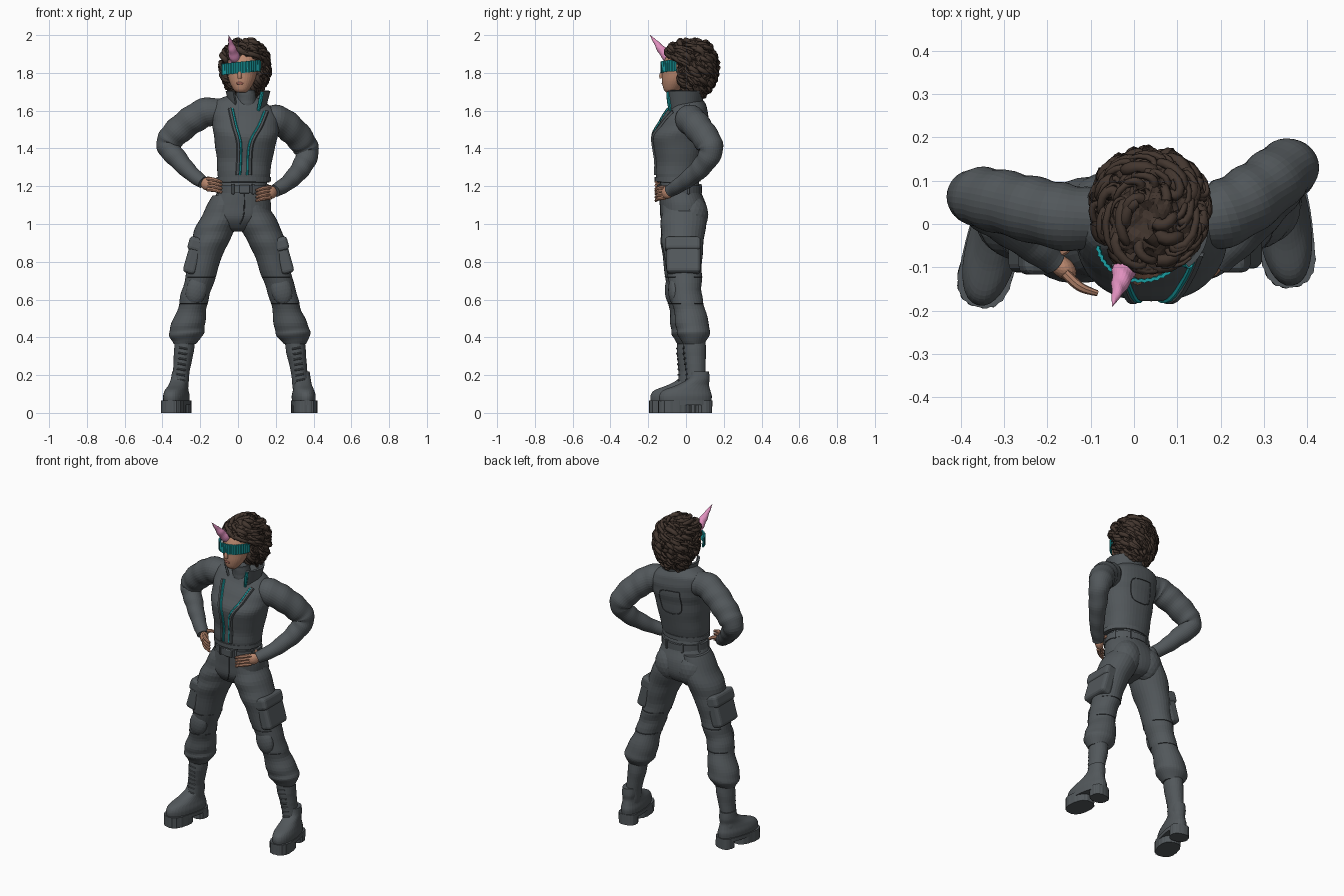
import bpy, bmesh, math, random
from mathutils import Vector, noise
from mathutils.bvhtree import BVHTree

default_cube = bpy.data.objects.get("Cube")
if default_cube:
    bpy.data.objects.remove(default_cube, do_unlink=True)
random.seed(4)
parts = []

def material(name, *colour):
    mat = bpy.data.materials.new(name)
    mat.use_nodes = True
    mat.diffuse_color = (*colour, 1)
    next(n for n in mat.node_tree.nodes if n.type == 'BSDF_PRINCIPLED').inputs["Base Color"].default_value = (*colour, 1)
    return mat

cloth, seam = material("charcoal cloth", .085, .097, .105), material("dark seam", .04, .045, .05)
teal, pink = material("teal", .01, .34, .36), material("pink horn", .75, .28, .52)
skin_tone, lip = material("skin", .5, .25, .16), material("lips", .38, .13, .1)
hair_brown = material("dark brown hair", .056, .037, .028)

def make_object(name, bm, mat, loc=(0, 0, 0), rot=(0, 0, 0)):
    bmesh.ops.recalc_face_normals(bm, faces=bm.faces)
    obj = bpy.data.objects.new(name, bpy.data.meshes.new(name))
    bm.to_mesh(obj.data)
    bm.free()
    obj.data.materials.append(mat)
    obj.location, obj.rotation_euler = loc, rot
    bpy.context.collection.objects.link(obj)
    parts.append(obj)
    return obj

def catmull(rows, steps):
    """Smoothly interpolate rows of numbers."""
    ext, out = [rows[0], *rows, rows[-1]], []
    for a, b, c, d in zip(ext, ext[1:], ext[2:], ext[3:]):
        for t in (k / steps for k in range(steps)):
            out.append([q + .5 * t * (r - p + t * (2*p - 5*q + 4*r - s + t * (3*(q - r) + s - p)))
                        for p, q, r, s in zip(a, b, c, d)])
    return out + [list(rows[-1])]

def tube(name, rows, mat, level=False, steps=5, sides=32, power=2, fold=0, freq=5, twist=0):
    """Skin rings (x, y, z, radius[, radius]); level keeps the rings horizontal."""
    rows = catmull(rows, steps)
    span = Vector(rows[-1][:3]) - Vector(rows[0][:3])
    ref = Vector((0, 0, 1)) if abs(span.normalized().y) > .8 else Vector((0, 1, 0))
    bm, rings = bmesh.new(), []
    for i, row in enumerate(rows):
        u, v, ring = Vector((1, 0, 0)), Vector((0, 1, 0)), []
        if not level:
            t = Vector(rows[min(i + 1, len(rows) - 1)][:3]) - Vector(rows[max(i - 1, 0)][:3])
            u = t.cross(ref).normalized()
            v = t.cross(u).normalized()
        for a in (math.tau * k / sides for k in range(sides)):
            wave = 1 + fold * math.sin(freq * i / steps + 1.3 * math.sin(a + i / steps) + twist * a)
            c, s = (math.copysign(abs(f) ** (2 / power), f) for f in (math.cos(a), math.sin(a)))
            ring.append(bm.verts.new(Vector(row[:3]) + wave * (u * c * row[3] + v * s * row[-1])))
        rings.append(ring)
    for low, high in zip(rings, rings[1:]):
        for k in range(sides):
            bm.faces.new((low[k - 1], low[k], high[k], high[k - 1]))
    bm.faces.new(rings[0])
    bm.faces.new(rings[-1])
    return make_object(name, bm, mat)

def ball(name, loc, radii, mat, rot=(0, 0, 0)):
    bm = bmesh.new()
    bmesh.ops.create_icosphere(bm, subdivisions=3, radius=1)
    make_object(name, bm, mat, loc, rot).scale = radii

def box(name, loc, size, rot=(0, 0, 0), bevel=.01):
    bm = bmesh.new()
    bmesh.ops.create_cube(bm, size=1)
    bmesh.ops.scale(bm, vec=size, verts=bm.verts)
    bmesh.ops.bevel(bm, geom=bm.edges[:], offset=bevel, segments=3, profile=.5, affect='EDGES')
    make_object(name, bm, cloth, loc, rot)

def band(name, center, radii, start, end, z0, z1, mat, thick, flare=1, tilt=0, ridge=0):
    """Upright curved strip around a centre, angles in degrees; tilt raises its left side."""
    bm, pairs = bmesh.new(), []
    for k in range(41):
        a, r = math.radians(start + (end - start) * k / 40), 1 + ridge * (k % 2)
        x, y = radii[0] * r * math.cos(a), radii[1] * r * math.sin(a)
        pairs.append([bm.verts.new((center[0] + x * f, center[1] + y * f, z + tilt * x)) for z, f in ((z0, 1), (z1, flare))])
    for p, q in zip(pairs, pairs[1:]):
        bm.faces.new((p[0], q[0], q[1], p[1]))
    mod = make_object(name, bm, mat).modifiers.new("thickness", 'SOLIDIFY')
    mod.thickness, mod.offset = thick, 0

def trim(name, target, points, mat=seam, radius=.003, face=-1):
    """Thin line laid on the front (face -1) or back (face 1) of a part."""
    bm = bmesh.new()
    bm.from_mesh(target.data)
    tree = BVHTree.FromBMesh(bm)
    bm.free()
    hits = [tree.ray_cast(Vector((x, face, z)), Vector((0, -face, 0)))[0] for x, z in catmull(points, 6)]
    tube(name, [(*hit, radius) for hit in hits if hit], mat, steps=1, sides=6)

# Jacket body, leaning down toward the left shoulder
jacket = tube("jacket", [(.03, -.045, 1.22, .135, .108), (.03, -.045, 1.25, .138, .115), (.035, -.035, 1.35, .148, .127),
                         (.04, -.035, 1.46, .168, .143), (.04, -.01, 1.54, .178, .128), (.04, .01, 1.61, .17, .102),
                         (.045, .012, 1.655, .115, .077), (.05, .005, 1.68, .06, .05)],
              cloth, level=True, sides=48, power=2.3, fold=.008, freq=6)
for v in jacket.data.vertices:
    v.co.z -= (v.co.x - .04) * .18 * max(0, min(1, (v.co.z - 1.4) / .2))
band("jacket_hem", (.03, -.045), (.139, .115), 0, 360, 1.225, 1.25, cloth, .012)
for side, off, pts in (("right", -.012, [(-.03, 1.61), (-.01, 1.52), (.015, 1.42), (.01, 1.26)]),
                       ("left", .012, [(.14, 1.595), (.11, 1.52), (.06, 1.42), (.05, 1.26)])):
    trim(side + "_lapel", jacket, [(x + off, z) for x, z in pts], cloth, .011)
    trim(side + "_zip", jacket, pts, teal, .007)
trim("back_panel", jacket, [(-.03, 1.55), (.1, 1.53), (.1, 1.43), (.06, 1.4), (-.03, 1.42), (-.03, 1.55)], face=1)

# High neck and stand-up collar with coloured edge
tube("neck", [(.045, -.01, 1.58, .07, .07), (.045, -.025, 1.64, .055, .056), (.04, -.035, 1.71, .05, .05)],
     cloth, level=True, fold=.012, freq=9)
band("collar", (.053, -.012), (.088, .083), -52, 228, 1.61, 1.705, cloth, .012, 1.28)
tube("collar_zip", [(.108, -.083, 1.6, .008), (.118, -.09, 1.65, .011), (.128, -.094, 1.7, .009)], teal, sides=8)

# Trousers top, belt and buckle
hips = tube("hips", [(.03, -.035, 1.24, .12, .1), (.025, -.03, 1.17, .135, .11), (.015, -.015, 1.1, .16, .122),
                     (.005, -.01, 1.03, .16, .122), (0, -.005, .98, .1, .095), (0, -.005, .96, .04, .06)],
            cloth, level=True, sides=40, power=2.2)
band("belt", (.027, -.032), (.133, .111), 0, 360, 1.165, 1.205, cloth, .014)
box("buckle", (.035, -.147, 1.185), (.055, .014, .045), bevel=.005)
for a in (math.tau * (k + .5) / 8 for k in range(8)):
    box("belt_loop", (.027 + .138 * math.cos(a), -.032 + .116 * math.sin(a), 1.185), (.014, .014, .055), (0, 0, a), .004)
trim("fly", hips, [(.035, 1.16), (.03, 1.05), (.01, 1)])

# Legs, pockets, knee pads and platform boots
for s, side, drift, back, turn in ((-1, "right", 0, 0, -.25), (1, "left", .03, .05, .12)):
    def place(x, y, z, *radii):
        return s * x + drift * (1 - z), y + back * (1 - z), z, *radii
    ball(side + "_seat", (.01 + s * .075, .033, 1.05), (.09, .085, .105), cloth)
    thigh = [(.07, -.012, 1.15, .065, .097), (.088, -.01, 1.06, .096, .117), (.127, -.017, .96, .106, .117),
             (.165, -.024, .86, .093, .105), (.195, -.02, .73, .08, .09), (.225, -.018, .63, .077, .083),
             (.243, -.005, .55, .076, .083), (.266, .008, .46, .091, .089), (.275, .01, .41, .089, .083),
             (.282, .01, .365, .058, .055)]
    leg = tube(side + "_trouser_leg", [place(*row) for row in thigh], cloth, level=True, fold=.025)
    for z, x, face in ((.72, .195, -1), (.58, .235, -1), (.72, .195, 1), (.58, .235, 1)):
        trim(side + "_knee_seam", leg, [place(x + d, 0, z)[::2] for d in (-.07, 0, .07)], face=face)
    ball(side + "_knee_pad", place(.22, -.078, .65), (.056, .034, .08), cloth, (0, -.25 * s, 0))
    lean = (0, -.28 * s, 0)
    box(side + "_cargo_pocket", place(.238, -.022, .82), (.07, .18, .17), lean, .02)
    box(side + "_pocket_flap", place(.222, -.022, .892), (.082, .19, .075), lean, .02)
    shaft = tube(side + "_boot_shaft", [place(.28, .012, .42, .055, .06), place(.287, .012, .32, .052, .06),
                                        place(.3, .012, .22, .044, .052), place(.31, .012, .12, .046, .055)],
                 cloth, level=True, fold=.012, freq=8)
    for z in (.17 + .028 * k for k in range(7)):
        x = .31 - .1 * (z - .13)
        trim(side + "_lace", shaft, [place(x - .022, 0, z)[::2], place(x + .022, 0, z + .008)[::2]], cloth, .005)
    foot = [tube(side + "_boot_foot", [(0, -.065, .05, .059, .137), (0, -.065, .09, .061, .14), (0, -.058, .12, .054, .125),
                                       (0, -.025, .148, .047, .085), (0, .005, .18, .045, .058), (0, .01, .22, .04, .05)],
                 cloth, level=True, power=2.2)]
    for name, y, z, rx, ry, tread in (("_welt", -.067, .042, .064, .143, 0), ("_front_sole", -.122, 0, .063, .088, .02),
                                      ("_heel", .03, 0, .055, .046, .02)):
        foot.append(tube(side + name, [(0, y, z, rx, ry), (0, y, .065, rx, ry)], cloth, level=True,
                         steps=1, sides=48, power=2.5, fold=tread, twist=16))
    for part in foot:
        part.location, part.rotation_euler.z = place(.31, .012, 0), turn

# Arms bent to the hips
sleeves = {"right": [(-.08, .01, 1.585, .07), (-.165, .017, 1.592, .077), (-.26, .04, 1.54, .075), (-.345, .06, 1.465, .071),
                     (-.37, .06, 1.41, .06), (-.32, .02, 1.345, .052), (-.25, -.035, 1.27, .042), (-.185, -.085, 1.22, .034)],
           "left": [(.14, .01, 1.55, .07), (.21, .025, 1.55, .078), (.29, .075, 1.495, .075), (.35, .125, 1.42, .07),
                    (.365, .125, 1.365, .06), (.33, .07, 1.29, .052), (.265, -.015, 1.22, .042), (.195, -.085, 1.175, .034)]}
for side, rows in sleeves.items():
    tube(side + "_sleeve", rows, cloth, steps=8, fold=.03, freq=8)
    (x, y, z, r), s = rows[-1], -1 if side == "right" else 1
    ball(side + "_palm", (x - s * .02, y - .015, z - .008), (.037, .024, .034), skin_tone, (0, 0, s * .7))
    for h in (z + .018 - .018 * k for k in range(4)):
        tube(side + "_finger", [(x - s * .025, y - .028, h, .012), (x - s * .06, y - .06, h - .004, .011),
                                (x - s * .1, y - .075, h - .016, .007)], skin_tone, sides=8)
    tube(side + "_thumb", [(x, y + .01, z + .01, .013), (x - s * .03, y + .03, z + .02, .011),
                           (x - s * .05, y + .05, z + .01, .007)], skin_tone, sides=8)

# Head, visor and horn
tube("head", [(.018, -.08, 1.695, .022, .022), (.018, -.075, 1.712, .042, .043), (.02, -.06, 1.75, .064, .066),
              (.022, -.045, 1.79, .076, .082), (.025, -.035, 1.84, .08, .09), (.03, -.02, 1.9, .074, .075),
              (.03, -.005, 1.94, .045, .04)], skin_tone, level=True)
tube("nose", [(.01, -.118, 1.82, .008), (.008, -.13, 1.79, .011), (.008, -.128, 1.772, .012)], skin_tone, sides=12)
ball("mouth", (.012, -.12, 1.745), (.021, .009, .008), lip)
band("visor", (.017, -.04), (.098, .088), 187, 353, 1.799, 1.859, teal, .008, 1.02, .1, .03)
tube("horn", [(-.012, -.07, 1.86, .03), (-.025, -.115, 1.905, .026), (-.038, -.155, 1.955, .014),
              (-.05, -.19, 2, .001)], pink, steps=14, sides=20, fold=.07, freq=8, twist=1)

# Curly hair: a lumpy mass wrapped in loose locks, swept over the brow and long at the nape
def hair_point(d, scale):
    high, front = max(0, min(.7, d.z)), max(0, -d.y)
    nape = 1.2 if d.z < 0 < d.y else 1
    return Vector((.037 + .12 * d.x * scale * (1 + .5 * high * front), .045 + .112 * d.y * scale * (1 + .8 * high * (front > 0)),
                   1.835 + .135 * d.z * nape * scale))

bm = bmesh.new()
bmesh.ops.create_icosphere(bm, subdivisions=5, radius=1)
for v in bm.verts:
    v.co = hair_point(v.co, 1 + .12 * noise.noise(v.co * 3) + .08 * noise.noise(v.co * 7))
    if v.co.z < 1.87:
        v.co.y = max(v.co.y, -.03)
make_object("hair_mass", bm, hair_brown)
curls = bpy.data.curves.new("curls", 'CURVE')
curls.dimensions, curls.bevel_depth, curls.bevel_resolution = '3D', .014, 1
curls.materials.append(hair_brown)
for i in range(230):
    turn, polar, phase = random.uniform(0, math.tau), math.acos(random.uniform(-.75, 1)), random.uniform(0, 6)
    sway, drop, thick = random.uniform(.1, .25), random.uniform(.4, .8), random.uniform(.6, 1.3)
    path = []
    for t in (k / 14 for k in range(15)):
        a = turn + sway * math.sin(phase + 8 * t) / max(.5, math.sin(polar))
        p = min(polar + drop * t, 2.7)
        out = 1 + .09 * math.cos(phase + 8 * t) + .07 * t * thick
        q = hair_point(Vector((math.sin(p) * math.cos(a), math.sin(p) * math.sin(a), math.cos(p))), out)
        if q.z < 1.872 and q.y < -.04 and abs(q.x - .017) < .09:
            break
        path.append(q)
    if len(path) > 4:
        spline = curls.splines.new('POLY')
        spline.points.add(len(path) - 1)
        for k, (point, q) in enumerate(zip(spline.points, path)):
            point.co, point.radius = (*q, 1), thick * (1.05 - .06 * k)
        spline.use_smooth = True
bpy.context.collection.objects.link(bpy.data.objects.new("hair_curls", curls))

# Smooth shading with crisp edges
for obj in bpy.context.view_layer.objects:
    obj.select_set(obj in parts)
bpy.context.view_layer.objects.active = jacket
bpy.ops.object.shade_smooth_by_angle(angle=math.radians(40))
